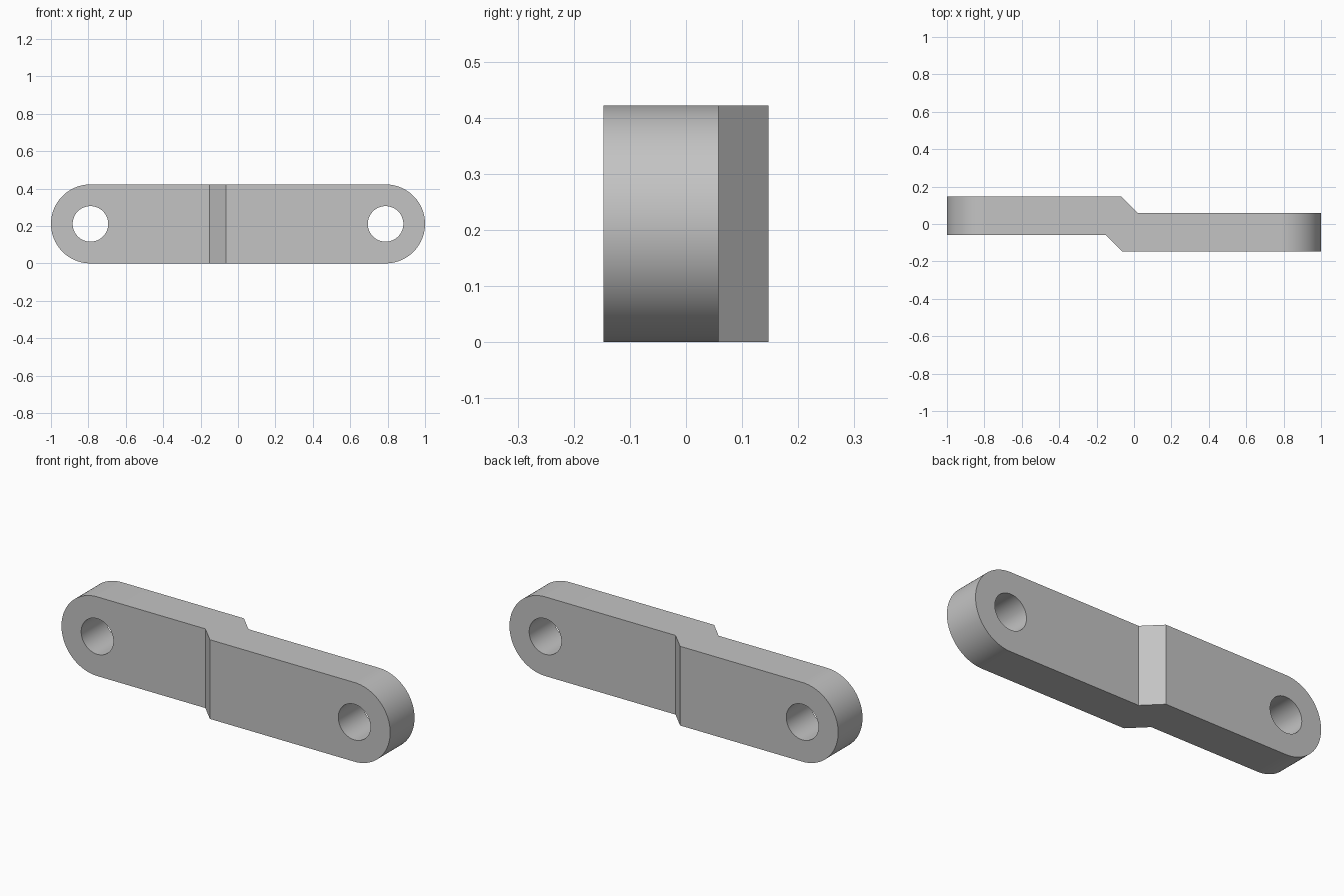
import bpy, bmesh
from math import sin, cos, pi
from mathutils import Vector

if "Cube" in bpy.data.objects:
    bpy.data.objects.remove(bpy.data.objects["Cube"])

RADIUS = 0.211      # rounded ends, half the height
CENTRE = 1 - RADIUS  # pin hole distance from the middle
HOLE = 0.095

steel = bpy.data.materials.new("plain_grey")
steel.use_nodes = True
grey = (0.55, 0.55, 0.55, 1)
steel.diffuse_color = grey
steel.node_tree.nodes["Principled BSDF"].inputs["Base Color"].default_value = grey


def prism(name, outline, direction):
    """Extrude a closed outline along a direction."""
    bm = bmesh.new()
    face = bm.faces.new([bm.verts.new(p) for p in outline])
    new = bmesh.ops.extrude_face_region(bm, geom=[face])["geom"]
    bmesh.ops.translate(bm, vec=Vector(direction),
                        verts=[v for v in new if isinstance(v, bmesh.types.BMVert)])
    bmesh.ops.recalc_face_normals(bm, faces=bm.faces)
    mesh = bpy.data.meshes.new(name)
    bm.to_mesh(mesh)
    bm.free()
    mesh.materials.append(steel)
    obj = bpy.data.objects.new(name, mesh)
    bpy.context.collection.objects.link(obj)
    return obj


def arc(x, radius, start, sweep, steps):
    """Points of an arc in the upright plane."""
    angles = [start + sweep * i / steps for i in range(steps + 1)]
    return [(x + radius * cos(a), -0.5, RADIUS + radius * sin(a)) for a in angles]


def cut(target, cutter, operation):
    """Apply a boolean and discard the cutter."""
    cutter.hide_render = True
    bpy.context.view_layer.objects.active = target
    mod = target.modifiers.new("cut", "BOOLEAN")
    mod.operation = operation
    mod.solver = "EXACT"
    mod.object = cutter
    bpy.ops.object.modifier_apply(modifier=mod.name)
    bpy.data.objects.remove(cutter)


# Offset bar, drawn from above with its joggle, longer than the finished link
plan = [(-1.1, 0.147), (-0.068, 0.147), (0.021, 0.058), (1.1, 0.058),
        (1.1, -0.147), (-0.063, -0.147), (-0.152, -0.058), (-1.1, -0.058)]
link = prism("offset_link", [(x, y, -0.1) for x, y in plan], (0, 0, 0.7))

# Round the ends with a slot-shaped envelope
slot = arc(CENTRE, RADIUS, -pi / 2, pi, 48) + arc(-CENTRE, RADIUS, pi / 2, pi, 48)
cut(link, prism("end_rounding", slot, (0, 1, 0)), "INTERSECT")

# Pin holes through both ends
for side in (-1, 1):
    circle = arc(side * CENTRE, HOLE, 0, 2 * pi, 64)[:-1]
    cut(link, prism("pin_hole", circle, (0, 1, 0)), "DIFFERENCE")

# Smooth the curves, keep the edges crisp
bpy.ops.object.select_all(action="DESELECT")
link.select_set(True)
bpy.context.view_layer.objects.active = link
bpy.ops.object.shade_smooth_by_angle(angle=pi / 6)
